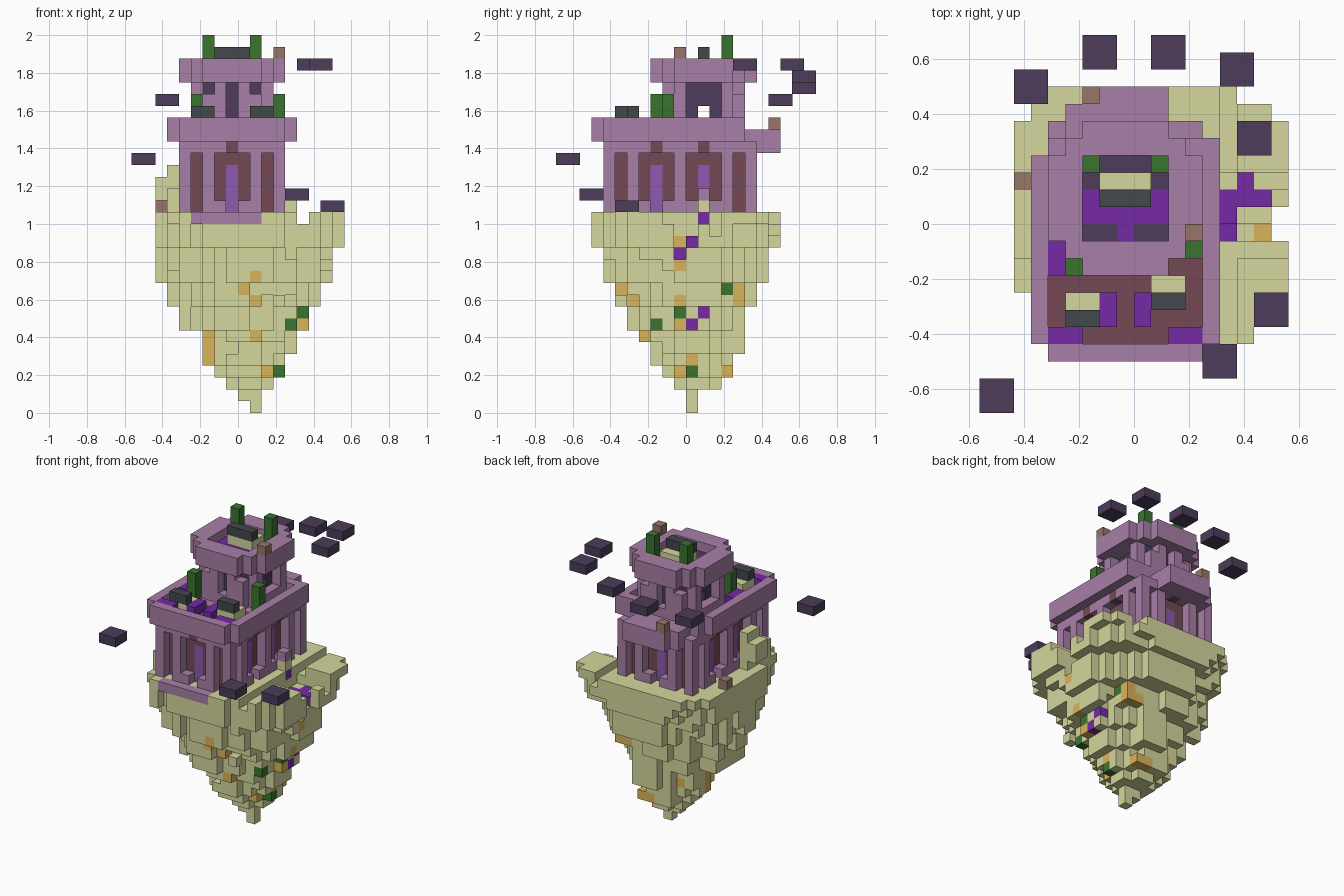
import bpy, bmesh, random

cube = bpy.data.objects.get("Cube")
if cube:
    bpy.data.objects.remove(cube)

random.seed(4)
UNIT = 0.0625  # edge length of one block

# Materials: one per flat colour
COLOURS = {
    "sandstone": "D5D79D", "mauve_stone": "A87FA7", "brick": "754A55",
    "violet_glass": "8E5AB0", "vivid_purple": "7629A6", "dark_slate": "4C3C5A",
    "leaf_green": "3A752F", "charcoal": "42484C", "brown_clay": "98766A",
    "gold_ore": "D9B458",
}


def linear(code):
    parts = [int(code[i:i + 2], 16) / 255 for i in (0, 2, 4)]
    return [c / 12.92 if c < 0.04 else ((c + 0.055) / 1.055) ** 2.4 for c in parts] + [1.0]


MATERIALS = {}
for label, code in COLOURS.items():
    mat = bpy.data.materials.new(label)
    mat.use_nodes = True
    mat.diffuse_color = linear(code)
    shader = next(n for n in mat.node_tree.nodes if n.type == "BSDF_PRINCIPLED")
    shader.inputs["Base Color"].default_value = linear(code)
    MATERIALS[label] = mat


def box(cells, colour, xs, ys, zs):
    """Fill the block range, upper limits excluded."""
    for x in range(*xs):
        for y in range(*ys):
            for z in range(*zs):
                cells[x, y, z] = colour


def paint(cells, colour, axis, side, spots):
    """Colour the outermost block met along an axis at each spot."""
    for spot in spots:
        line = [c for c in cells if c[:axis] + c[axis + 1:] == spot]
        if line:
            cells[max(line, key=lambda c: side * c[axis])] = colour


def build(name, cells):
    """Turn blocks into a mesh of their exposed faces."""
    used = sorted(set(cells.values()))
    bm = bmesh.new()
    verts = {}
    for cell, colour in cells.items():
        for axis in range(3):
            for side in (0, 1):
                near = list(cell)
                near[axis] += 2 * side - 1
                if tuple(near) in cells:
                    continue
                ring = []
                for a, b in ((0, 0), (1, 0), (1, 1), (0, 1)):
                    p = list(cell)
                    p[axis] += side
                    p[(axis + 1) % 3] += a
                    p[(axis + 2) % 3] += b
                    p = tuple(p)
                    if p not in verts:
                        verts[p] = bm.verts.new([UNIT * v for v in p])
                    ring.append(verts[p])
                face = bm.faces.new(ring if side else ring[::-1])
                face.material_index = used.index(colour)
    mesh = bpy.data.meshes.new(name)
    bm.to_mesh(mesh)
    bm.free()
    for colour in used:
        mesh.materials.append(MATERIALS[colour])
    bpy.context.collection.objects.link(bpy.data.objects.new(name, mesh))


# Floating island: rough layers, diamond-like below and squarer at the top
island = {}
WEST = [1, 0, -1, -2, -3, -3, -3, -5, -5, -6, -6] + [-7] * 6
EAST = [2, 2, 3, 4, 4, 5, 5, 6, 6, 7, 7, 8, 8, 8, 9, 9, 9]
SOUTH = [0, 0, -1, -2, -3, -3, -4, -5, -5, -6, -6, -7, -7, -7, -8, -8, -8]
NORTH = [1, 1, 3, 4, 4, 5, 5, 5, 5, 6, 6, 7, 7, 7, 8, 8, 8]
rough = {(x, y): random.uniform(-0.13, 0.24) for x in range(-9, 10) for y in range(-9, 10)}
for z, (w, e, s, n) in enumerate(zip(WEST, EAST, SOUTH, NORTH)):
    power = 1.5 + 3 * (z / 16) ** 7
    for x in range(w, e):
        for y in range(s, n):
            dx = abs(2 * x + 1 - w - e) / (e - w)
            dy = abs(2 * y + 1 - s - n) / (n - s)
            bump = max(rough[x, y], 0.02) if z == 16 else rough[x, y]
            cut = x > 6 and y < -6 or x == 8 and y < -5 or y == 7 and x > 5 \
                or y == -8 and x > 3 or x == -7 and y < -4
            if dx ** power + dy ** power < 1 + bump and not cut:
                island[x, y, z] = "sandstone"

# Trench beside the tower and a gully draining to the side
GULLY = {-2: 15, -1: 12, 0: 13, 1: 14, 2: 14}
for x, y, z in list(island):
    if x == 5 and z == 16 or x > 4 and z > GULLY.get(y, z):
        del island[x, y, z]
for cell in ((5, -1, 13), (5, 0, 14), (8, 1, 15)):
    island[cell] = "sandstone"

# Rocky ridge on the other side, with an overhanging ledge
box(island, "sandstone", (-6, -5), (-6, -4), (16, 19))
box(island, "sandstone", (-6, -5), (-4, -2), (16, 21))
box(island, "sandstone", (-7, -6), (-4, -2), (18, 20))
island[4, 1, 17] = "sandstone"
island[4, 1, 18] = "mauve_stone"

# Ore blocks standing free at the front
for x, y, z in ((0, -6, 10), (1, -5, 9), (1, -4, 6), (2, -1, 3)):
    for i in range(1, 9):
        island.pop((x + i, y, z), None)
        island.pop((x, y - i, z), None)
    island[x, y, z] = "gold_ore"

# Ore and crystal blocks set in the rock
paint(island, "mauve_stone", 1, -1, [(x, 16) for x in range(-4, 2)])
paint(island, "gold_ore", 1, -1, [(1, 11), (5, 7), (5, 8), (-3, 4), (-3, 5), (-3, 6)])
paint(island, "leaf_green", 1, -1, [(4, 7)])
paint(island, "gold_ore", 0, 1, [(-1, 14), (-1, 12), (-1, 9), (-1, 7),
                                (4, 9), (4, 10), (0, 4), (3, 3)])
paint(island, "vivid_purple", 0, 1, [(0, 14), (-1, 13), (1, 16), (1, 8), (0, 7)])
paint(island, "leaf_green", 0, 1, [(-1, 8), (3, 10), (0, 3)])
paint(island, "gold_ore", 1, 1, [(3, 9), (-2, 5), (1, 3)])
paint(island, "gold_ore", 0, -1, [(2, 8), (-1, 4)])
paint(island, "vivid_purple", 2, 1, [(5, -1), (5, 0), (5, 1), (6, 1), (7, 1), (6, 2)])
paint(island, "gold_ore", 2, 1, [(7, -1)])
island[-7, 2, 17] = "brown_clay"
build("floating_island", island)

# Lower hall: brick core behind stone pillars, with tall windows
hall = {}
box(hall, "brick", (-4, 3), (-6, 5), (16, 23))
for x in range(-5, 4):
    for y in range(-7, 6):
        dx, dy = abs(x + 1), abs(y + 1)
        if dx < 4 and dy < 6:
            continue
        along = dx if dy == 6 else dy
        pillars, windows = ((2, 4), (0,)) if dy == 6 else ((0, 4, 6), (2,))
        if along in pillars or (dx, dy) == (4, 6):
            box(hall, "mauve_stone", (x, x + 1), (y, y + 1), (16, 23))
            continue
        hall[x, y, 22] = "brick" if along in windows else "mauve_stone"
        if any(abs(along - w) == 1 for w in windows):
            hall[x, y, 17] = "mauve_stone"
        if along in windows:
            inner = (max(-4, min(2, x)), max(-6, min(4, y)))
            for z in range(17, 21):
                hall[inner + (z,)] = "violet_glass"
build("lower_hall", hall)

# Terrace: floor slab, raised rim and rear balcony
terrace = {}
plan = {(x, y) for x in range(-6, 5) for y in range(-8, 5)
        if (x, y) not in ((-6, -8), (4, -8), (-6, 4))}
for x, y in plan:
    rim = any((x + i, y + j) not in plan for i, j in ((-1, 0), (1, 0), (0, -1), (0, 1)))
    terrace[x, y, 23] = "brick" if y < -3 and not rim else "mauve_stone"
    if rim:
        terrace[x, y, 24] = "mauve_stone"
box(terrace, "mauve_stone", (-4, 2), (5, 7), (22, 24))
box(terrace, "mauve_stone", (-3, 2), (7, 8), (22, 24))
paint(terrace, "brick", 2, 1, [(2, -3), (3, -3)])
build("terrace", terrace)

# Crystal blocks lying on the terrace floor
crystals = {}
for x, y in ((-5, -7), (-4, -7), (2, -7), (3, -7), (-2, -6), (-2, -5),
             (0, -6), (0, -5), (-5, -3), (-5, -2)):
    crystals[x, y, 24] = "vivid_purple"
build("terrace_crystals", crystals)

# Upper tower: dark core in a chamfered stone shell with openings
tower = {}
for x in range(-4, 3):
    for y in range(-2, 5):
        dx, dy = abs(x + 1), abs(y - 1)
        if dx + dy > 5:
            continue
        shell = max(dx, dy) == 3 or dx + dy == 5
        for z in range(24, 28):
            door = dy == 3 and dx == 0 and z > 24
            slot = dy >= 2 and dx == 2 and z == 27
            window = dx == 3 and dy < 2 and z > 24
            if shell and (door or slot or window):
                continue
            if dy == 0 and z == 25:
                continue  # passage straight through
            tower[x, y, z] = "mauve_stone" if shell else "dark_slate"
build("upper_tower", tower)

# Crown: stepped ring on top of the tower, with a crystal floor
crown = {}
for x in range(-5, 4):
    for y in range(-3, 6):
        dx, dy = abs(x + 1), abs(y - 1)
        if max(dx, dy) > 2 and dx + dy < 7:
            box(crown, "mauve_stone", (x, x + 1), (y, y + 1), (28, 30))
box(crown, "dark_slate", (-3, 2), (-1, 4), (28, 29))
box(crown, "vivid_purple", (-3, 2), (0, 2), (28, 29))
crown[-1, -1, 28] = "vivid_purple"
build("crown", crown)

# Planters: a charcoal trough beside a bed of sand
for name, x, y, length, base in (("left_terrace_planter", 1, -5, 2, 24),
                                 ("right_terrace_planter", -4, -6, 2, 24),
                                 ("crown_planter", -2, 1, 3, 29)):
    planter = {}
    box(planter, "sandstone", (x, x + length), (y, y + 2), (base, base + 1))
    box(planter, "charcoal", (x, x + length), (y, y + 1), (base + 1, base + 2))
    build(name, planter)

# Shrubs and pots
for name, colour, x, y, low, high in (
        ("right_terrace_shrub", "leaf_green", -4, -3, 24, 27),
        ("left_terrace_shrub", "leaf_green", 3, -2, 24, 27),
        ("right_crown_shrub", "leaf_green", -3, 3, 28, 32),
        ("left_crown_shrub", "leaf_green", 1, 3, 28, 32),
        ("crown_pot", "brown_clay", 3, -1, 30, 31),
        ("doorstep_pot", "brown_clay", -1, -2, 30, 31),
        ("balcony_pot", "brown_clay", -3, 7, 24, 25)):
    post = {}
    box(post, colour, (x, x + 1), (y, y + 1), (low, high))
    if name == "doorstep_pot":
        post = {(-1, -2, 24): colour}
    build(name, post)

# Floating steps spiralling round the tower
STEPS = ((-9, -11, 21), (4, -9, 18), (7, -6, 17), (6, 4, 29),
         (5, 8, 29), (1, 9, 28), (-3, 9, 27), (-7, 7, 26))
for i, (x, y, z) in enumerate(STEPS, 1):
    step = {}
    box(step, "dark_slate", (x, x + 2), (y, y + 2), (z, z + 1))
    build(f"floating_step_{i}", step)
